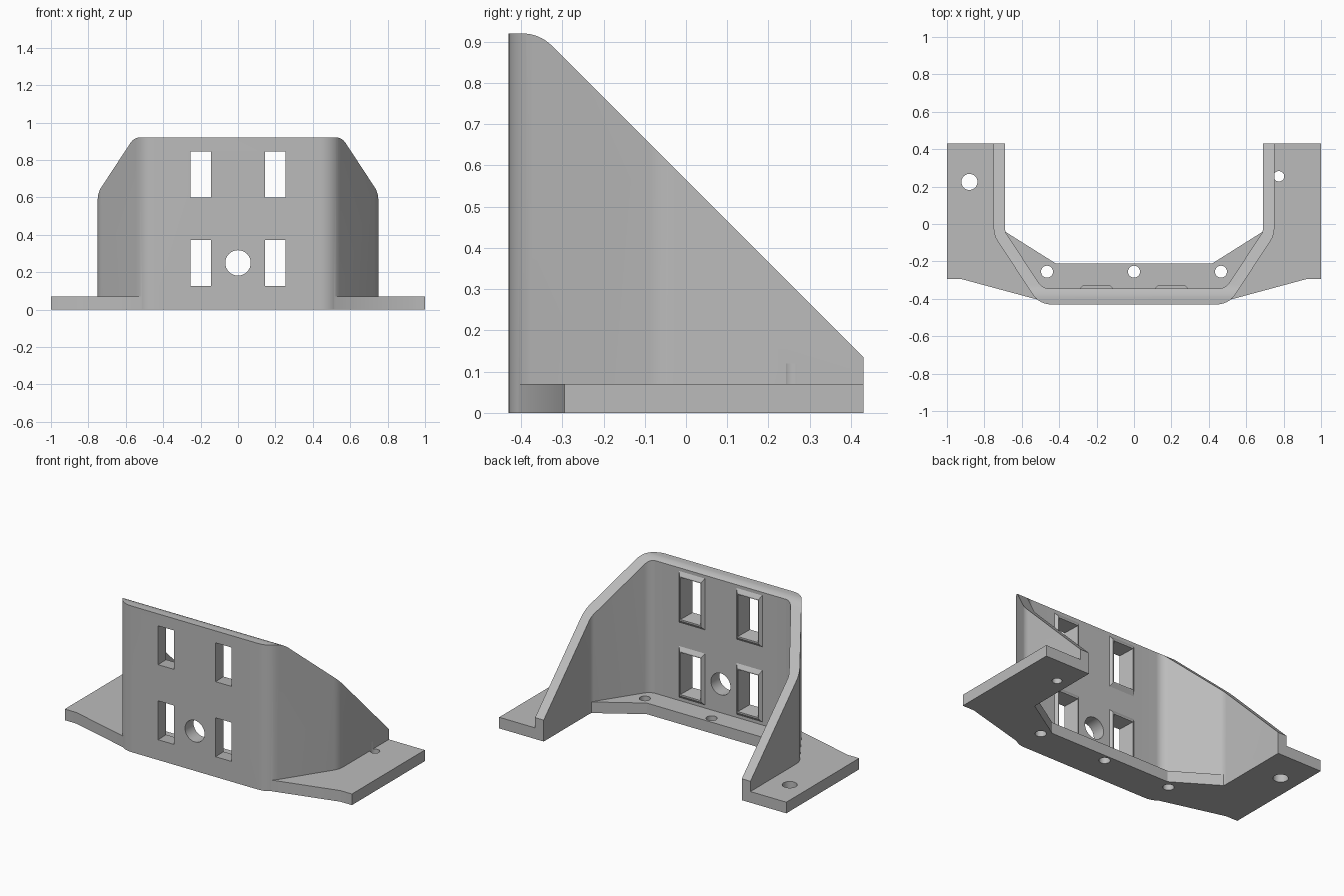
import bpy, bmesh, math
from mathutils import Vector

cube = bpy.data.objects.get("Cube")
if cube:
    bpy.data.objects.remove(cube, do_unlink=True)

grey = bpy.data.materials.new("plain_grey")
grey.use_nodes = True
grey.diffuse_color = (0.5, 0.5, 0.5, 1)
grey.node_tree.nodes["Principled BSDF"].inputs["Base Color"].default_value = (0.5, 0.5, 0.5, 1)


def rounded(points, steps=8):
    """Outline from (u, v) or (u, v, radius) corners."""
    out = []
    n = len(points)
    for i, p in enumerate(points):
        c = Vector(p[:2])
        if len(p) == 2:
            out.append(c)
            continue
        a = (Vector(points[i - 1][:2]) - c).normalized()
        b = (Vector(points[(i + 1) % n][:2]) - c).normalized()
        half = a.angle(b) / 2
        centre = c + (a + b).normalized() * p[2] / math.sin(half)
        start = c + a * p[2] / math.tan(half) - centre
        end = c + b * p[2] / math.tan(half) - centre
        sweep = math.pi - 2 * half
        for k in range(steps + 1):
            t = k / steps
            out.append(centre + (start * math.sin((1 - t) * sweep)
                                 + end * math.sin(t * sweep)) / math.sin(sweep))
    return out


def loft(name, axis, rings):
    """Solid between two outlines, each given as (outline, position on axis)."""
    place = {"X": lambda p, t: (t, p[0], p[1]),
             "Y": lambda p, t: (p[0], t, p[1]),
             "Z": lambda p, t: (p[0], p[1], t)}[axis]
    bm = bmesh.new()
    low, high = [[bm.verts.new(place(p, t)) for p in outline] for outline, t in rings]
    n = len(low)
    bm.faces.new(low[::-1])
    bm.faces.new(high)
    for i in range(n):
        j = (i + 1) % n
        bm.faces.new((low[i], low[j], high[j], high[i]))
    bmesh.ops.recalc_face_normals(bm, faces=bm.faces)
    mesh = bpy.data.meshes.new(name)
    bm.to_mesh(mesh)
    bm.free()
    mesh.materials.append(grey)
    obj = bpy.data.objects.new(name, mesh)
    bpy.context.collection.objects.link(obj)
    return obj


def prism(name, axis, outline, lo, hi):
    return loft(name, axis, ((outline, lo), (outline, hi)))


def circle(u, v, r, n=32):
    return [(u + r * math.cos(2 * math.pi * k / n), v + r * math.sin(2 * math.pi * k / n))
            for k in range(n)]


def rectangle(u, v, w, h):
    return [(u + sx * w / 2, v + sy * h / 2) for sx, sy in ((-1, -1), (1, -1), (1, 1), (-1, 1))]


def combine(obj, tool, operation):
    mod = obj.modifiers.new(operation.lower(), "BOOLEAN")
    mod.operation = operation
    mod.solver = "EXACT"
    mod.object = tool
    deps = bpy.context.evaluated_depsgraph_get()
    mesh = bpy.data.meshes.new_from_object(obj.evaluated_get(deps))
    obj.modifiers.clear()
    obj.data = mesh
    bpy.data.objects.remove(tool, do_unlink=True)


def mirrored(half):
    """Complete an outline whose +x half is given."""
    return half + [(-p[0], *p[1:]) for p in reversed(half)]


# Folded wall, trimmed by a slope with a rounded shoulder
wall_half = [(0.507, -0.43, 0.12), (0.75, -0.06, 0.12), (0.75, 0.43),
             (0.69, 0.43), (0.69, -0.04, 0.06), (0.489, -0.345, 0.07)]
bracket = prism("bracket", "Z", rounded(mirrored(wall_half)), 0, 1.1)
slope = [(-0.6, -0.1), (0.5, -0.1), (0.5, 0.065), (-0.355, 0.92, 0.1), (-0.6, 0.92)]
combine(bracket, prism("slope_trim", "X", rounded(slope), -1.2, 1.2), "INTERSECT")

# Foot plate
plate_half = [(0.42, -0.43), (0.92, -0.295), (1, -0.295), (1, 0.43),
              (0.69, 0.43), (0.69, -0.04), (0.42, -0.21)]
combine(bracket, prism("foot_plate", "Z", mirrored(plate_half), 0, 0.07), "UNION")

# Slots with raised chamfered rims on the inner face
for x in (-0.2, 0.2):
    for z in (0.25, 0.7225):
        rim = loft("slot_rim", "Y", ((rectangle(x, z, 0.21, 0.37), -0.36),
                                     (rectangle(x, z, 0.15, 0.28), -0.33)))
        combine(bracket, rim, "UNION")
        slot = loft("slot_cutter", "Y", ((rectangle(x, z, 0.107, 0.243), -0.44),
                                         (rectangle(x, z, 0.143, 0.267), -0.32)))
        combine(bracket, slot, "DIFFERENCE")

# Round hole through the front wall
combine(bracket, prism("wall_hole", "Y", circle(0, 0.25, 0.068), -0.5, -0.25), "DIFFERENCE")

# Screw holes through the foot plate
for x, y, r in ((-0.88, 0.225, 0.043), (0.775, 0.255, 0.028),
                (-0.465, -0.255, 0.032), (0, -0.255, 0.032), (0.465, -0.255, 0.032)):
    combine(bracket, prism("screw_hole", "Z", circle(x, y, r), -0.05, 0.12), "DIFFERENCE")

# Smooth the rounded bends, keep the edges crisp
bpy.ops.object.select_all(action="DESELECT")
bracket.select_set(True)
bpy.context.view_layer.objects.active = bracket
bpy.ops.object.shade_smooth_by_angle(angle=math.radians(25))
